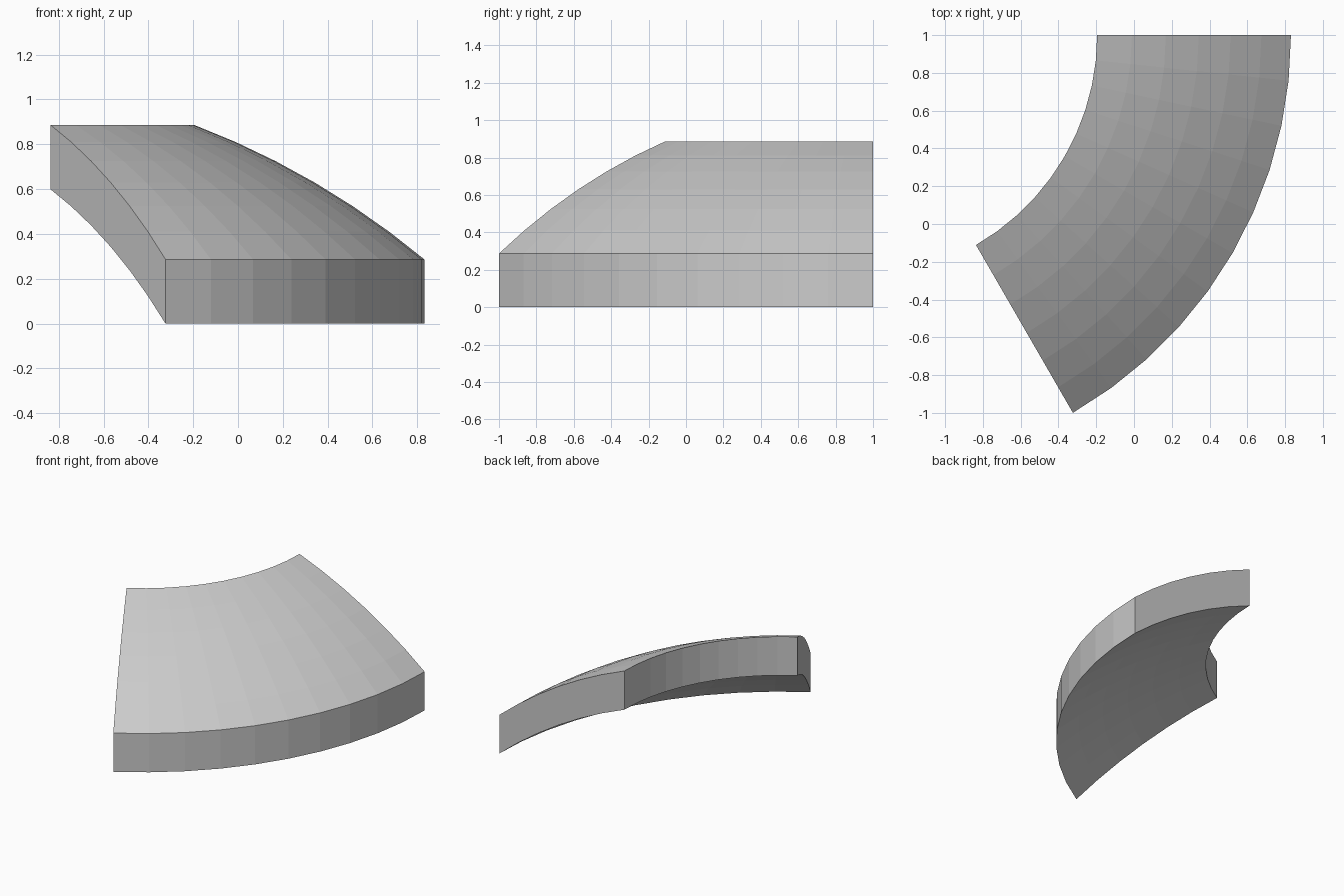
import bpy, bmesh
from math import sin, cos, asin, radians, pi

if "Cube" in bpy.data.objects:
    bpy.data.objects.remove(bpy.data.objects["Cube"], do_unlink=True)

# Plain grey
grey = bpy.data.materials.new("light_grey")
grey.use_nodes = True
colour = (0.6, 0.6, 0.6, 1)
grey.diffuse_color = colour
grey.node_tree.nodes["Principled BSDF"].inputs["Base Color"].default_value = colour

# A 60 degree sector of a shallow dome, centred on its own vertical axis
AXIS_X, AXIS_Y = -1.478, 1.0
INNER, OUTER = 1.283, 2.309
DOME, THICK = 3.61, 0.287
SWEEP, SEGMENTS, RINGS = radians(60), 10, 6

# Radial cross-section: dome arc on top, the same arc dropped below
start, end = asin(INNER / DOME), asin(OUTER / DOME)
angles = [start + (end - start) * i / RINGS for i in range(RINGS + 1)]
arc = [(DOME * sin(a), DOME * (cos(a) - cos(end))) for a in angles]
section = [(r, z + THICK) for r, z in arc] + [(r, z) for r, z in reversed(arc)]

# Sweep the section round the axis
bm = bmesh.new()
loops = []
for s in range(SEGMENTS + 1):
    t = -SWEEP * s / SEGMENTS
    loops.append([bm.verts.new((AXIS_X + r * cos(t), AXIS_Y + r * sin(t), z))
                  for r, z in section])
count = len(section)
for a, b in zip(loops, loops[1:]):
    for i in range(count):
        j = (i + 1) % count
        bm.faces.new((a[i], a[j], b[j], b[i]))

# Close both straight ends with strips
for loop in (loops[0], loops[-1]):
    for i in range(RINGS):
        bm.faces.new((loop[i], loop[i + 1], loop[count - 2 - i], loop[count - 1 - i]))
bmesh.ops.recalc_face_normals(bm, faces=bm.faces)

mesh = bpy.data.meshes.new("curved_dome_panel")
bm.to_mesh(mesh)
bm.free()
mesh.materials.append(grey)
panel = bpy.data.objects.new("curved_dome_panel", mesh)
bpy.context.collection.objects.link(panel)
